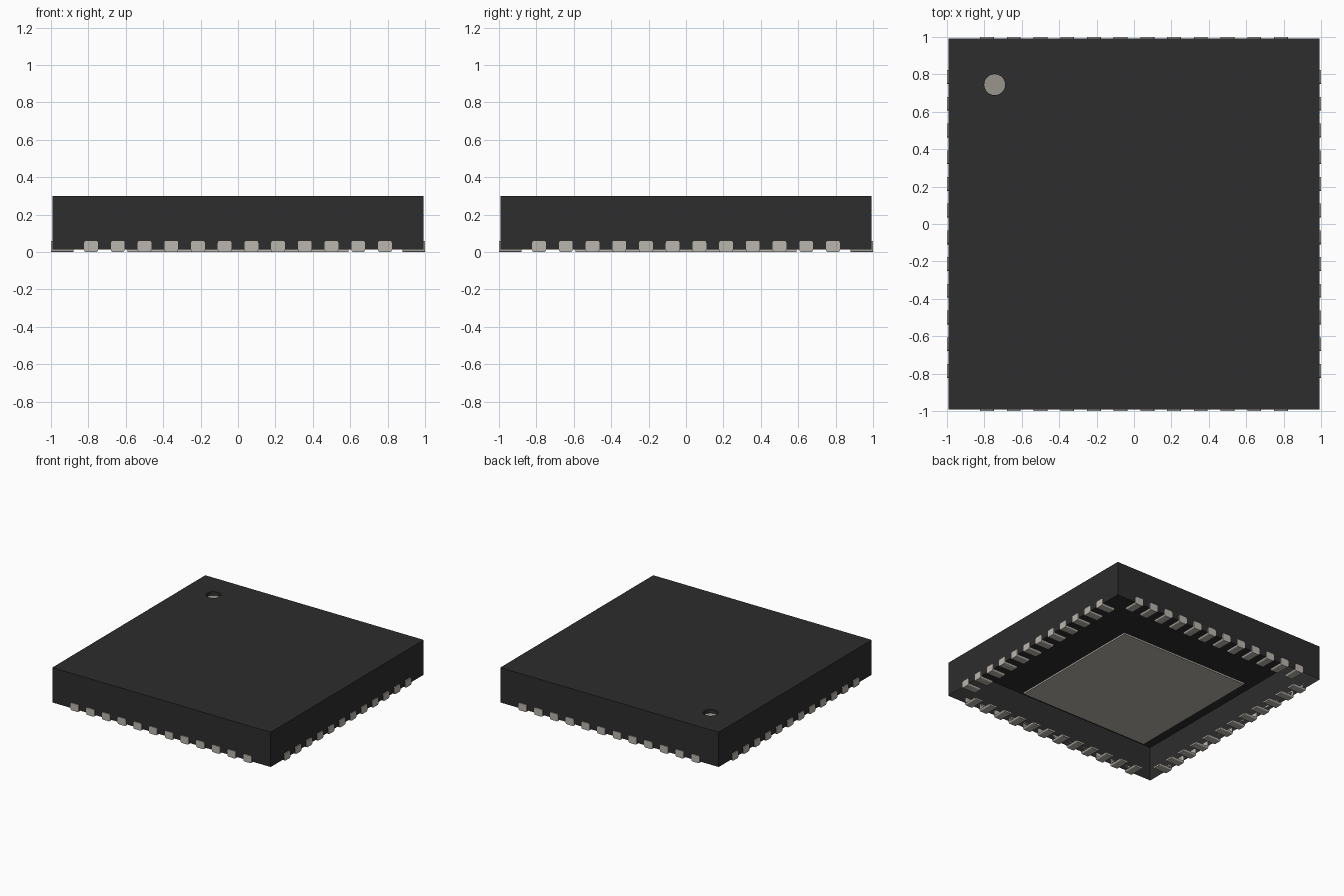
import bpy, bmesh, math
from mathutils import Matrix, Vector

if "Cube" in bpy.data.objects:
    bpy.data.objects.remove(bpy.data.objects["Cube"], do_unlink=True)

HALF, BASE, TOP = 0.993, 0.014, 0.30
PINS, PITCH, PIN_WIDTH = 12, 0.1428, 0.074
DOT = Vector((-0.745, 0.745, TOP))
DOT_RADIUS, DOT_DEPTH = 0.056, 0.03


def material(name, rgb):
    m = bpy.data.materials.new(name)
    m.use_nodes = True
    color = (*rgb, 1)
    m.diffuse_color = color
    m.node_tree.nodes["Principled BSDF"].inputs["Base Color"].default_value = color
    return m


def add_object(name, bm, mat):
    bmesh.ops.recalc_face_normals(bm, faces=bm.faces[:])
    mesh = bpy.data.meshes.new(name)
    bm.to_mesh(mesh)
    bm.free()
    mesh.materials.append(mat)
    obj = bpy.data.objects.new(name, mesh)
    bpy.context.collection.objects.link(obj)
    return obj


def loop_edges(bm, points):
    verts = [bm.verts.new(p) for p in points]
    return [bm.edges.new((v, verts[i - 1])) for i, v in enumerate(verts)]


def drop(bm, edges, depth):
    new = bmesh.ops.extrude_edge_only(bm, edges=edges)["geom"]
    verts = [g for g in new if isinstance(g, bmesh.types.BMVert)]
    bmesh.ops.translate(bm, verts=verts, vec=(0, 0, -depth))


black = material("black plastic", (0.026, 0.026, 0.026))
metal = material("pin metal", (0.49, 0.46, 0.42))
grey = material("marker grey", (0.31, 0.30, 0.26))

# Body: open-bottomed shell with a round dimple in the top
bm = bmesh.new()
rim = loop_edges(bm, [(x * HALF, y * HALF, TOP)
                      for x, y in ((-1, -1), (1, -1), (1, 1), (-1, 1))])
angles = [math.tau * i / 32 for i in range(32)]
circle = [DOT + DOT_RADIUS * Vector((math.cos(a), math.sin(a), 0)) for a in angles]
hole = loop_edges(bm, circle)
bmesh.ops.triangle_fill(bm, edges=rim + hole, use_beauty=True, normal=(0, 0, 1))
drop(bm, rim, TOP - BASE)
drop(bm, hole, DOT_DEPTH)
add_object("body", bm, black)

# Marker disc at the bottom of the dimple
bm = bmesh.new()
bm.faces.new([bm.verts.new(p - Vector((0, 0, DOT_DEPTH))) for p in circle])
add_object("corner_marker", bm, grey)

# Central pad underneath
bm = bmesh.new()
bmesh.ops.create_cube(bm, size=1, matrix=Matrix.Translation((0, 0, BASE / 2))
                      @ Matrix.Diagonal((1.18, 1.18, BASE, 1)))
add_object("thermal_pad", bm, metal)

# One L-shaped pin: strip underneath with a lip up the outer wall
bm = bmesh.new()
profile = [(0.88, 0), (1, 0), (1, 0.06), (HALF, 0.06), (HALF, BASE), (0.88, BASE)]
face = bm.faces.new([bm.verts.new((-PIN_WIDTH / 2, -d, z)) for d, z in profile])
new = bmesh.ops.extrude_face_region(bm, geom=[face])["geom"]
bmesh.ops.translate(bm, vec=(PIN_WIDTH, 0, 0),
                    verts=[g for g in new if isinstance(g, bmesh.types.BMVert)])
rounded = [e for e in bm.edges
           if abs(e.verts[0].co.y - e.verts[1].co.y) > 0.001
           and abs(e.verts[0].co.z - BASE) > 0.001]
bmesh.ops.bevel(bm, geom=rounded, offset=0.011, segments=3, profile=0.5, affect='EDGES')
pin = add_object("pin", bm, metal)
pin_mesh = pin.data
bpy.data.objects.remove(pin)

# A row of pins along each side
for k, side in enumerate(("front", "left", "back", "right")):
    bm = bmesh.new()
    for i in range(PINS):
        start = len(bm.verts)
        bm.from_mesh(pin_mesh)
        bm.verts.ensure_lookup_table()
        bmesh.ops.translate(bm, verts=bm.verts[start:],
                            vec=((i - (PINS - 1) / 2) * PITCH, 0, 0))
    bm.transform(Matrix.Rotation(k * math.pi / 2, 4, 'Z'))
    add_object(side + "_pins", bm, metal)
bpy.data.meshes.remove(pin_mesh)
